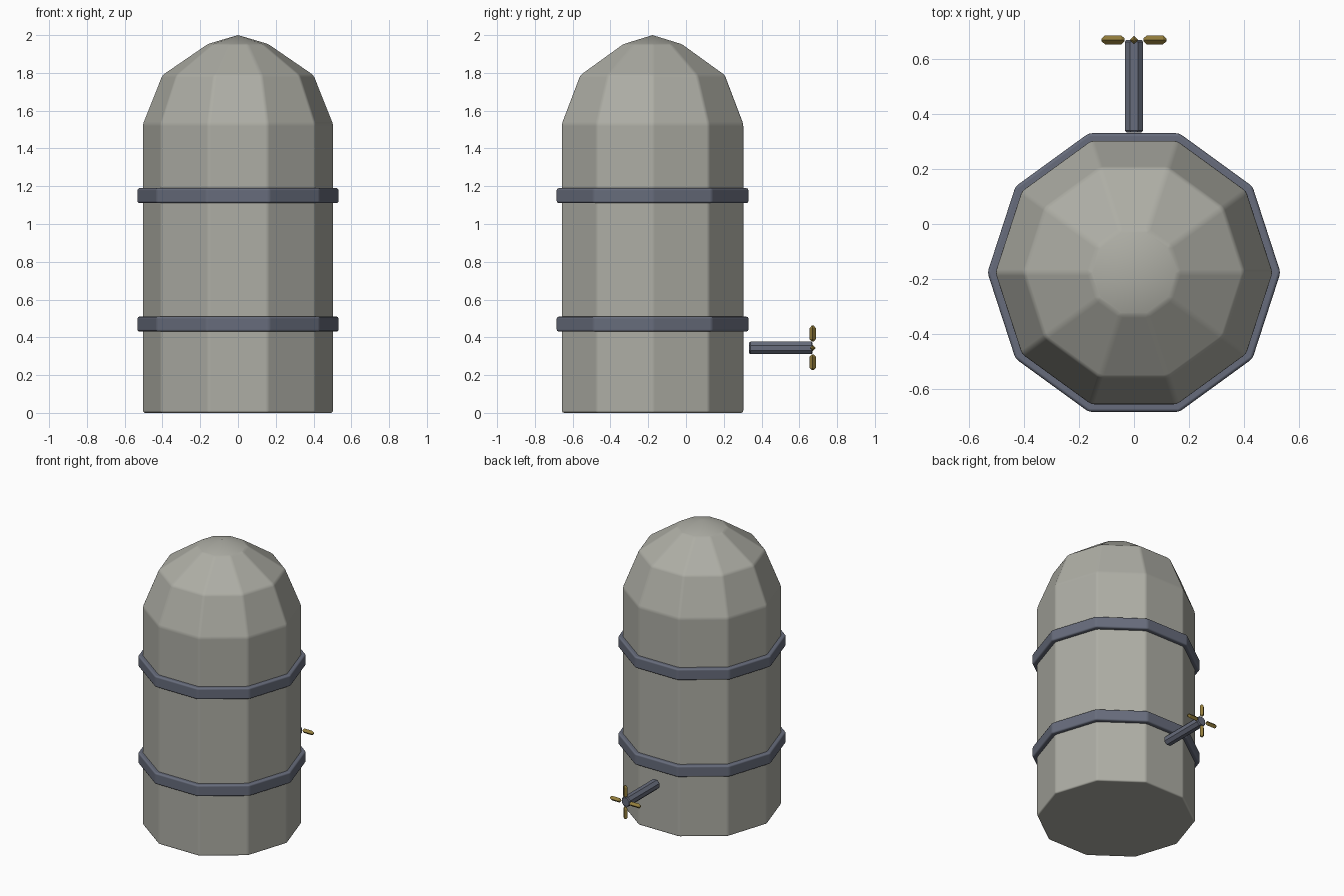
import bpy, bmesh, math
from mathutils import Matrix, Vector

if "Cube" in bpy.data.objects:
    bpy.data.objects.remove(bpy.data.objects["Cube"])

CY = -0.177   # tank axis position in y
PIPE_Z = 0.344
HANDLE_Y = 0.671


def material(name, rgb):
    m = bpy.data.materials.new(name)
    m.diffuse_color = (*rgb, 1)
    m.use_nodes = True
    m.node_tree.nodes["Principled BSDF"].inputs["Base Color"].default_value = m.diffuse_color
    return m


concrete = material("stone grey", (0.42, 0.42, 0.375))
steel = material("blue steel", (0.135, 0.15, 0.2))
brass = material("brass", (0.29, 0.205, 0.045))


def lathe(name, profile, sides, mat, matrix, closed=False, turn=0.0, bevel=0.0):
    """Spin an (r, z) profile about z; r = 0 ends become single points."""
    bm = bmesh.new()
    rings = []
    for r, z in profile:
        if r == 0:
            rings.append([bm.verts.new((0, 0, z))] * sides)
        else:
            rings.append([bm.verts.new((r * math.cos(turn + 2 * math.pi * i / sides),
                                        r * math.sin(turn + 2 * math.pi * i / sides), z))
                          for i in range(sides)])
    pairs = list(zip(rings, rings[1:])) + ([(rings[-1], rings[0])] if closed else [])
    for a, b in pairs:
        for i in range(sides):
            j = (i + 1) % sides
            bm.faces.new(list(dict.fromkeys((a[i], a[j], b[j], b[i]))))
    if not closed:
        for ring in (rings[0], rings[-1]):
            if ring[0] is not ring[1]:
                bm.faces.new(ring)
    bmesh.ops.recalc_face_normals(bm, faces=bm.faces)
    me = bpy.data.meshes.new(name)
    bm.to_mesh(me)
    bm.free()
    me.transform(matrix)
    me.materials.append(mat)
    ob = bpy.data.objects.new(name, me)
    bpy.context.collection.objects.link(ob)
    if bevel:
        me.shade_smooth()
        mod = ob.modifiers.new("soft_edges", 'BEVEL')
        mod.width = bevel
        mod.segments = 2
        mod.limit_method = 'ANGLE'
        mod.angle_limit = math.radians(15)
        mod.harden_normals = True
    return ob


axis = Matrix.Translation((0, CY, 0))

# Ten-sided tank with faceted dome
lathe("tank_body", [(0.505, 0), (0.505, 1.53), (0.402, 1.788), (0.163, 1.952), (0, 2.0)],
      10, concrete, axis, bevel=0.012)

# Two hoops around the tank
for name, z in (("lower_hoop", 0.47), ("upper_hoop", 1.15)):
    lathe(name, [(0.49, z - 0.04), (0.534, z - 0.04), (0.534, z + 0.04), (0.49, z + 0.04)],
          10, steel, axis, closed=True, bevel=0.012)

# Outlet pipe at the back, along +y
to_y = Matrix.Translation((0, 0, PIPE_Z)) @ Matrix.Rotation(-math.pi / 2, 4, 'X')
lathe("outlet_pipe", [(0.03, 0.334), (0.036, 0.341), (0.036, 0.664), (0.03, 0.671)],
      8, steel, to_y, turn=math.pi / 8)

# Four pointed valve handle prongs
for i in range(4):
    spin = Matrix.Translation((0, HANDLE_Y, PIPE_Z)) @ Matrix.Rotation(i * math.pi / 2, 4, 'Y')
    lathe(f"valve_prong_{i + 1}", [(0.005, 0.034), (0.016, 0.046), (0.016, 0.106), (0.005, 0.118)],
          4, brass, spin)
